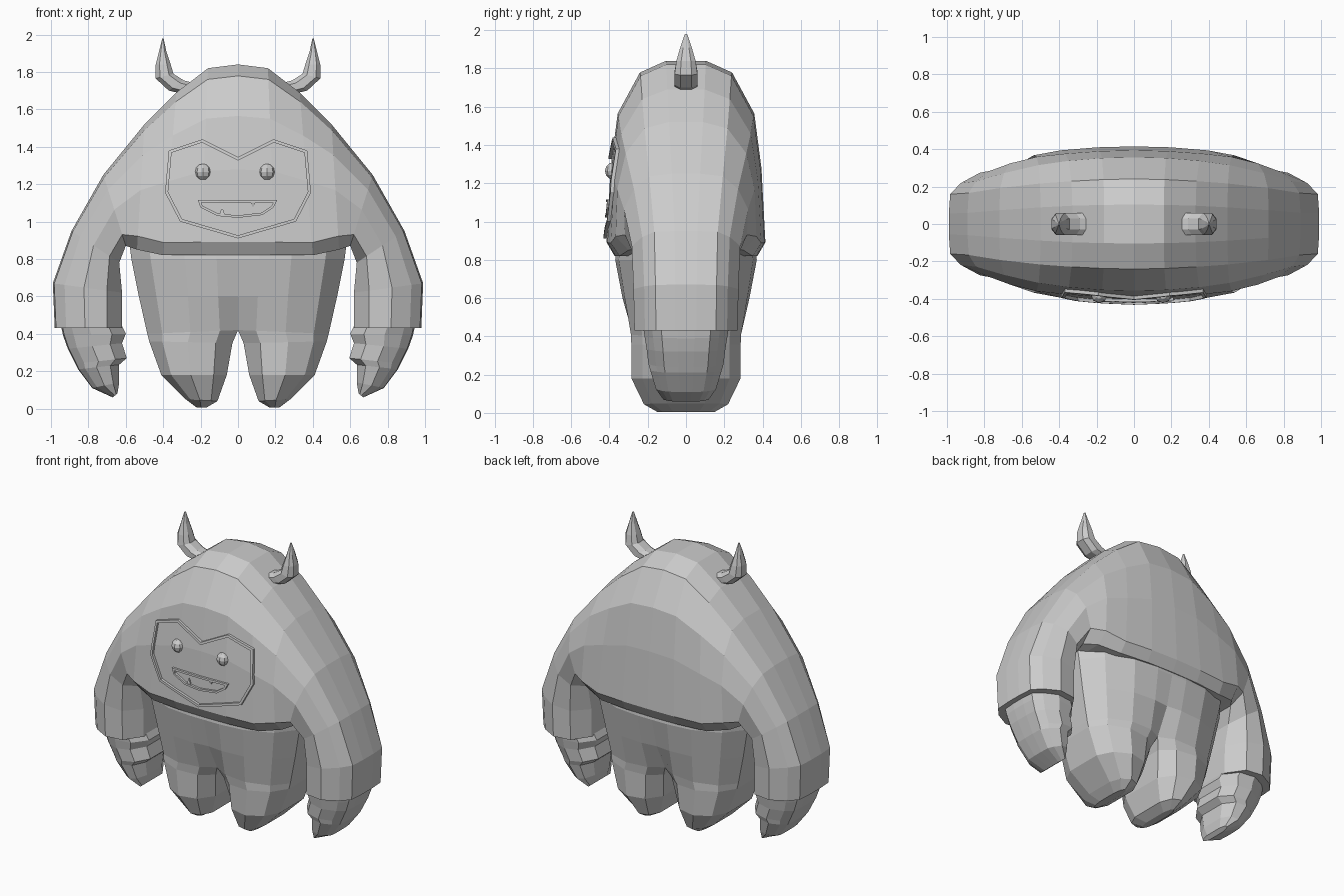
import bpy, bmesh
from mathutils import Vector
from mathutils.bvhtree import BVHTree

if "Cube" in bpy.data.objects:
    bpy.data.objects.remove(bpy.data.objects["Cube"])

fur = bpy.data.materials.new("light grey")
fur.use_nodes = True
fur.diffuse_color = (0.6, 0.6, 0.6, 1)
fur.node_tree.nodes["Principled BSDF"].inputs["Base Color"].default_value = (0.6, 0.6, 0.6, 1)


def finish(bm, name):
    bmesh.ops.recalc_face_normals(bm, faces=bm.faces)
    mesh = bpy.data.meshes.new(name)
    bm.to_mesh(mesh)
    mesh.materials.append(fur)
    obj = bpy.data.objects.new(name, mesh)
    bpy.context.scene.collection.objects.link(obj)
    return obj


def loft(sections, prof_a, prof_b, side=1):
    """Each section: outer x,z, inner x,z, half depth, blend from prof_a to prof_b."""
    bm = bmesh.new()
    rings = []
    for ox, oz, ix, iz, w, t in sections:
        half = []
        for (ua, ya), (ub, yb) in zip(prof_a, prof_b):
            u, y = ua + (ub - ua) * t, (ya + (yb - ya) * t) * w
            half.append((side * (ox + (ix - ox) * u), y, oz + (iz - oz) * u))
        pts = [(x, -y, z) for x, y, z in half] + half[::-1]
        rings.append([bm.verts.new(p) for p in pts])
    n = len(rings[0])
    for a, b in zip(rings, rings[1:]):
        for i in range(n):
            j = (i + 1) % n
            bm.faces.new((a[i], a[j], b[j], b[i]))
    bm.faces.new(rings[0])
    bm.faces.new(rings[-1])
    return bm


# Upper body: one arch swept from wrist to wrist
chest = [(0, .25), (.06, .58), (.27, .86), (.55, .95), (.93, 1), (1, .9)]
arm = [(0, .2), (.02, .57), (.17, .78), (.45, .98), (.78, .92), (1, .5)]
arch = [(0, 1.84, 0, .82, .415, 0), (.16, 1.82, .2, .82, .41, 0),
        (.33, 1.69, .4, .82, .395, .05), (.5, 1.52, .54, .85, .375, .25),
        (.72, 1.25, .6, .87, .335, .6), (.89, .95, .635, .78, .29, .9),
        (.99, .67, .62, .62, .28, 1), (.98, .43, .62, .43, .275, 1)]
mirrored = [(-o, oz, -i, iz, w, t) for o, oz, i, iz, w, t in arch[:0:-1]]
body_bm = loft(mirrored + arch, chest, arm)
finish(body_bm, "body_and_arms")
surface = BVHTree.FromBMesh(body_bm)

# Hands, torso halves with legs, and horns
hand = [(.95, .46, .63, .46, .23, 1), (.935, .39, .6, .4, .22, 1), (.91, .32, .62, .35, .21, 1),
        (.87, .24, .595, .27, .2, 1), (.855, .21, .635, .235, .19, 1),
        (.78, .11, .635, .14, .16, 1), (.67, .06, .645, .08, .12, 1)]
hip = [(0, .4), (.18, .75), (.5, .95), (.8, 1), (1, 1)]
shin = [(0, .45), (.15, .8), (.45, 1), (.8, .9), (1, .55)]
leg = [(.58, .88, 0, .88, .36, 0), (.57, .8, 0, .8, .37, 0), (.53, .6, 0, .6, .335, .1),
       (.485, .4, 0, .42, .295, .5), (.475, .36, .03, .35, .29, .7),
       (.41, .18, .06, .18, .285, 1), (.28, .05, .11, .04, .22, 1), (.22, .005, .17, .005, .15, 1)]
horn_ring = [(0, .5), (.25, 1), (.75, 1), (1, .5)]
horn = [(.24, 1.67, .2, 1.73, .055, 0), (.37, 1.7, .29, 1.755, .06, 0),
        (.44, 1.765, .345, 1.79, .06, 0), (.44, 1.84, .36, 1.84, .05, 0),
        (.422, 1.91, .383, 1.91, .03, 0), (.405, 1.98, .398, 1.98, .006, 0)]
for side, label in ((1, "left"), (-1, "right")):
    finish(loft(hand, arm, arm, side), label + "_hand")
    finish(loft(leg, hip, shin, side), label + "_leg")
    finish(loft(horn, horn_ring, horn_ring, side), label + "_horn")


def front_y(x, z):
    hit = surface.ray_cast(Vector((x, -2, z)), Vector((0, 1, 0)))[0]
    return hit.y


def rim(name, outline, width, height, steps=4):
    """Raised frame that follows the chest surface."""
    pts = [Vector(p) for p in outline]
    n = len(pts)
    inner = []
    for i, p in enumerate(pts):
        d1 = (p - pts[i - 1]).normalized()
        d2 = (pts[(i + 1) % n] - p).normalized()
        normal = Vector((-d1.y - d2.y, d1.x + d2.x)).normalized()
        inner.append(p + normal * width / max(.5, normal.dot(Vector((-d1.y, d1.x)))))
    bm = bmesh.new()
    rings = []
    for i in range(n):
        for s in range(steps):
            a = pts[i].lerp(pts[(i + 1) % n], s / steps)
            b = inner[i].lerp(inner[(i + 1) % n], s / steps)
            rings.append([bm.verts.new((p.x, front_y(p.x, p.y) + dy, p.y))
                          for p, dy in ((a, .02), (a, -height), (b, -height), (b, .02))])
    for i, a in enumerate(rings):
        b = rings[(i + 1) % len(rings)]
        for k in range(4):
            m = (k + 1) % 4
            bm.faces.new((a[k], a[m], b[m], b[k]))
    finish(bm, name)


# Face frame and mouth frame, listed counter-clockwise from the front
rim("face_frame", [(0, .91), (.31, 1), (.39, 1.155), (.37, 1.38), (.19, 1.44), (0, 1.345),
                   (-.19, 1.44), (-.37, 1.38), (-.39, 1.155), (-.31, 1)], .016, .018)
rim("mouth_frame", [(0, 1.02), (.13, 1.035), (.19, 1.075), (.21, 1.115),
                    (-.215, 1.115), (-.2, 1.075), (-.11, 1.03)], .013, .015)

# Eyes
for x, label in ((.155, "left"), (-.187, "right")):
    bm = bmesh.new()
    bmesh.ops.create_uvsphere(bm, u_segments=8, v_segments=6, radius=.045)
    bmesh.ops.translate(bm, verts=bm.verts, vec=(x, front_y(x, 1.265) + .012, 1.265))
    finish(bm, label + "_eye")

# Fangs: one pointing up, one pointing down
for x, base, tip, label in ((-.085, 1.035, 1.08, "lower"), (.08, 1.105, 1.075, "upper")):
    bm = bmesh.new()
    y = front_y(x, base)
    ring = [bm.verts.new((x + dx, y + dy, base))
            for dx, dy in ((-.015, .01), (-.015, -.012), (.015, -.012), (.015, .01))]
    top = bm.verts.new((x, y - .004, tip))
    bm.faces.new(ring)
    for i in range(4):
        bm.faces.new((ring[i], ring[(i + 1) % 4], top))
    finish(bm, label + "_fang")
